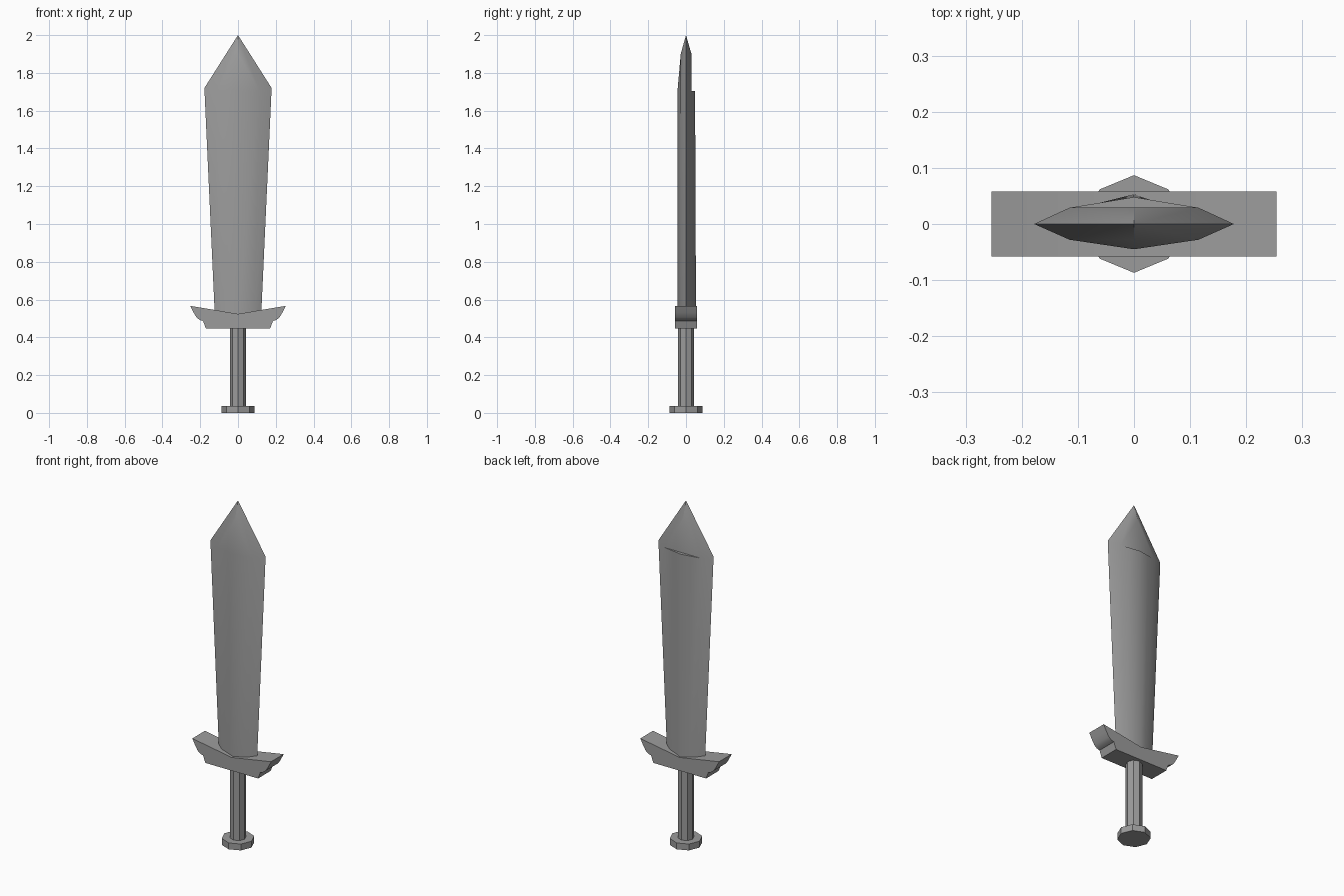
import bpy, bmesh
from math import pi, cos, sin, radians

if "Cube" in bpy.data.objects:
    bpy.data.objects.remove(bpy.data.objects["Cube"])

# Dark steel grey for every part
steel = bpy.data.materials.new("dark_steel")
steel.diffuse_color = (0.33, 0.33, 0.33, 1)
steel.use_nodes = True
steel.node_tree.nodes["Principled BSDF"].inputs["Base Color"].default_value = steel.diffuse_color


def finish(name, bm, smooth=None):
    bmesh.ops.recalc_face_normals(bm, faces=bm.faces)
    mesh = bpy.data.meshes.new(name)
    bm.to_mesh(mesh)
    bm.free()
    mesh.materials.append(steel)
    obj = bpy.data.objects.new(name, mesh)
    bpy.context.collection.objects.link(obj)
    if smooth:
        bpy.ops.object.select_all(action='DESELECT')
        obj.select_set(True)
        bpy.context.view_layer.objects.active = obj
        bpy.ops.object.shade_smooth_by_angle(angle=radians(smooth))
    return obj


def bridge(bm, a, b):
    n = len(a)
    for i in range(n):
        j = (i + 1) % n
        bm.faces.new((a[i], a[j], b[j], b[i]))


def prism(name, low, high, smooth=None):
    bm = bmesh.new()
    rings = [[bm.verts.new(p) for p in ring] for ring in (low, high)]
    for ring in rings:
        bm.faces.new(ring)
    bridge(bm, *rings)
    return finish(name, bm, smooth)


def octagon(name, r, z0, z1):
    prism(name, *[[(r * cos(k * pi / 4), r * sin(k * pi / 4), z)
                   for k in range(8)] for z in (z0, z1)])


# Pommel and grip: eight-sided, corners on the axes
octagon("pommel", 0.087, 0.0, 0.037)
octagon("grip", 0.043, 0.03, 0.46)

# Crossguard: mirrored stepped profile with a shallow V on top
half = [(0.17, 0.447), (0.185, 0.487), (0.203, 0.492), (0.22, 0.506),
        (0.236, 0.532), (0.254, 0.567)]
profile = half + [(0, 0.524)] + [(-x, z) for x, z in reversed(half)]
prism("guard", *[[(x, y, z) for x, z in profile] for y in (-0.058, 0.058)], smooth=40)

# Blade: tapered faceted section, then a faceted point
bm = bmesh.new()


def section(z, w, inner, front, back, edge_z):
    right = [(inner, -0.028, z), (w, 0, edge_z), (inner, 0.029, z),
             (inner * 0.52, 0.038, z)]
    left = [(-x, y, h) for x, y, h in reversed(right)]
    return [bm.verts.new(p) for p in
            [(0, -front, z)] + right + [(0, back, z)] + left]


base = section(0.50, 0.122, 0.084, 0.045, 0.053, 0.50)
top = section(1.705, 0.178, 0.115, 0.045, 0.048, 1.72)
bridge(bm, base, top)
bm.faces.new(base)

# Point facets, with a raised step left at the back of the shoulder
tip = bm.verts.new((0, 0, 2.0))
ridge_f = bm.verts.new((0, -0.028, 1.9))
ridge_b = bm.verts.new((0, 0.029, 1.9))
fc, fr, er, br, b1, bc, b2, bl, el, fl = top
for face in ((tip, er, fr, ridge_f), (tip, ridge_f, fl, el),
             (tip, ridge_b, br, er), (tip, el, bl, ridge_b),
             (ridge_f, fr, fc), (ridge_f, fc, fl),
             (ridge_b, bl, br), (br, b1, bc, b2, bl)):
    bm.faces.new(face)
finish("blade", bm, smooth=30)
